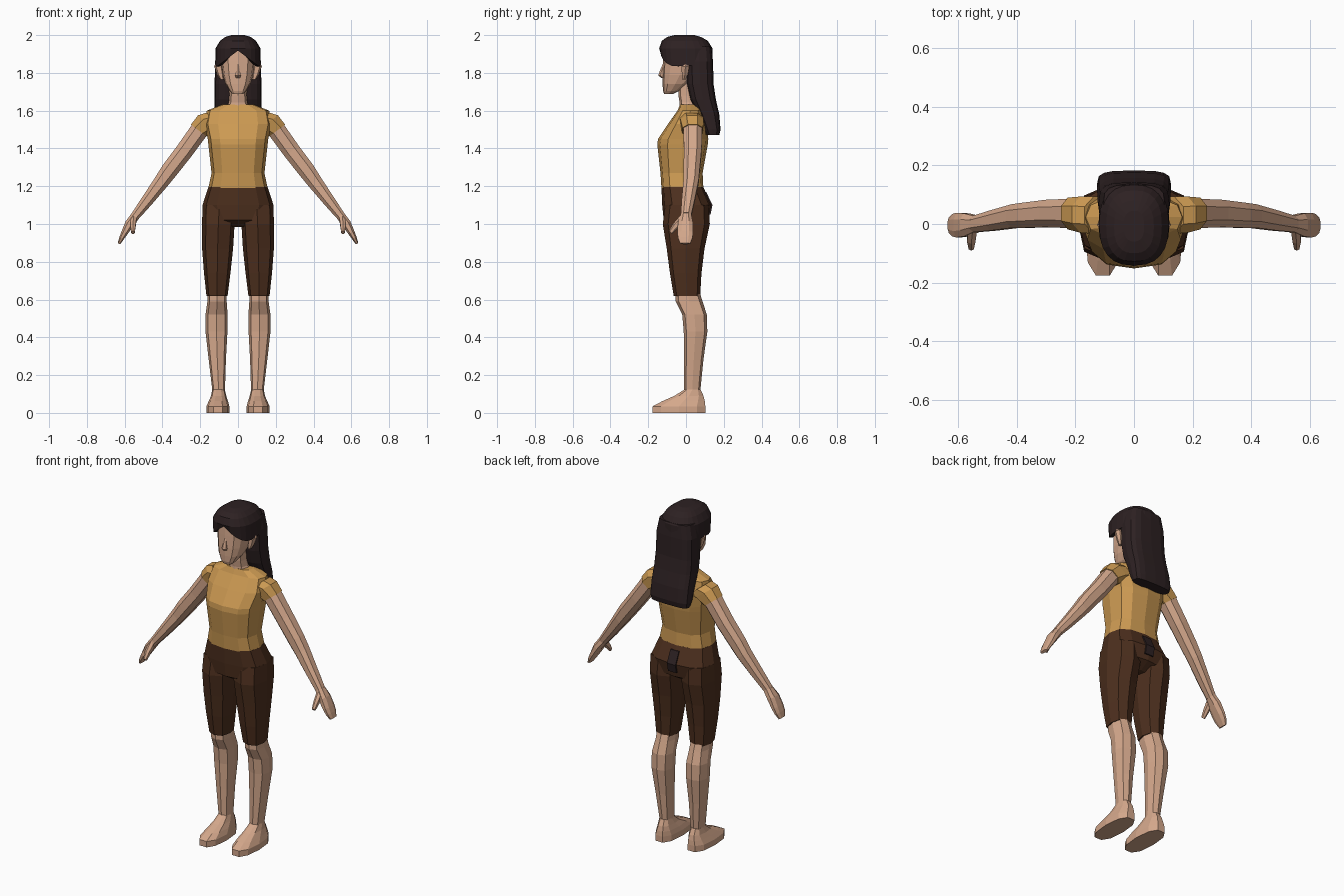
import bpy, bmesh, math
from mathutils import Vector


def material(name, rgb):
    m = bpy.data.materials.new(name)
    m.diffuse_color = (*rgb, 1)
    return m


SKIN = material("skin", (0.66, 0.39, 0.26))
SHIRT = material("ochre cloth", (0.60, 0.32, 0.085))
PANTS = material("brown cloth", (0.075, 0.029, 0.013))
HAIR = material("dark hair", (0.026, 0.015, 0.016))


def unit_ring(n, e, phase):
    """Points of a rounded square with radius 1."""
    pts = []
    for i in range(n):
        a = phase + 2 * math.pi * i / n
        c, s = math.cos(a), math.sin(a)
        c, s = [0 if abs(v) < 1e-6 else math.copysign(abs(v) ** e, v) for v in (c, s)]
        pts.append((c, s))
    return pts


def skin_rings(name, rings, mat, mirror=False, cap_start=True, thickness=0):
    """Join rings of points into a flat-shaded object."""
    bm = bmesh.new()
    rows = [[bm.verts.new(p) for p in r] for r in rings]
    n = len(rows[0])
    for a, b in zip(rows, rows[1:]):
        for i in range(n):
            bm.faces.new((a[i], a[(i + 1) % n], b[(i + 1) % n], b[i]))
    if cap_start:
        bm.faces.new(rows[0])
    bm.faces.new(rows[-1])
    bmesh.ops.recalc_face_normals(bm, faces=bm.faces)
    me = bpy.data.meshes.new(name)
    bm.to_mesh(me)
    bm.free()
    me.materials.append(mat)
    ob = bpy.data.objects.new(name, me)
    bpy.context.collection.objects.link(ob)
    if thickness:
        s = ob.modifiers.new("thickness", 'SOLIDIFY')
        s.thickness, s.offset = thickness, -1
    if mirror:
        ob.modifiers.new("mirror", 'MIRROR')
    return ob


def level_rings(levels, n=12, e=0.75, phase=0):
    """Level = (z, x0, x1, y0, y1): a ring filling those bounds."""
    return [[Vector(((x0 + x1) / 2 + c * (x1 - x0) / 2,
                     (y0 + y1) / 2 + s * (y1 - y0) / 2, z))
             for c, s in unit_ring(n, e, phase)] for z, x0, x1, y0, y1 in levels]


def centred(levels):
    return [(z, -w, w, y0, y1) for z, w, y0, y1 in levels]


def limb_rings(stations, u, n=8, v=(0, 1, 0)):
    """Station = (x, y, z, radius along u, radius along v)."""
    u, v = Vector(u).normalized(), Vector(v).normalized()
    return [[Vector((x, y, z)) + u * (c * ru) + v * (s * rv)
             for c, s in unit_ring(n, 0.85, math.pi / n)] for x, y, z, ru, rv in stations]


# Torso and hips
skin_rings("shirt", level_rings(centred([
    (1.19, .157, -.13, .092), (1.27, .140, -.135, .088), (1.42, .157, -.152, .115),
    (1.45, .160, -.148, .118), (1.53, .178, -.095, .112), (1.60, .165, -.045, .092),
    (1.632, .085, -.032, .078)])), SHIRT)
skin_rings("shorts_hips", level_rings(centred([
    (1.195, .157, -.13, .092), (1.10, .188, -.126, .135), (1.02, .165, -.118, .118),
    (0.985, .08, -.06, .06)])), PANTS)
skin_rings("shorts_legs", level_rings([
    (1.10, .01, .188, -.11, .12), (1.00, .018, .19, -.123, .126),
    (0.87, .026, .19, -.102, .098), (0.74, .04, .18, -.085, .082),
    (0.62, .055, .167, -.065, .075)], 8), PANTS, True)

# Dark patch at the back of the waist
skin_rings("back_patch", level_rings([
    (1.05, -.028, .028, .121, .130), (1.10, -.028, .028, .131, .140),
    (1.17, -.028, .028, .099, .107)], 4, 0.01, math.pi / 4), HAIR)

# Lower legs and feet
skin_rings("lower_legs", level_rings([
    (0.66, .062, .160, -.055, .065), (0.59, .06, .162, -.055, .088),
    (0.52, .055, .172, -.02, .110), (0.43, .056, .172, -.012, .113),
    (0.28, .064, .155, -.01, .092), (0.12, .069, .136, -.01, .076),
    (0.07, .066, .140, -.03, .09)], 8), SKIN, True)
skin_rings("feet", level_rings([
    (0, .046, .167, -.182, .108), (0.035, .046, .167, -.182, .108),
    (0.062, .053, .155, -.13, .104), (0.09, .062, .143, -.065, .096),
    (0.125, .070, .136, -.008, .078)], 10, 0.8), SKIN, True)

# Sleeves, arms, hands and thumbs
ARM_U = (.8, 0, .6)
skin_rings("sleeves", limb_rings([
    (.11, .03, 1.545, .078, .068), (.158, .032, 1.535, .072, .066),
    (.207, .036, 1.495, .056, .058)], ARM_U), SHIRT, True)
skin_rings("arms", limb_rings([
    (.195, .036, 1.51, .052, .054), (.285, .036, 1.385, .050, .050),
    (.362, .030, 1.285, .048, .046), (.405, .027, 1.225, .043, .043),
    (.480, .012, 1.125, .034, .037), (.542, .0, 1.045, .026, .030)],
    ARM_U), SKIN, True)
skin_rings("hands", limb_rings([
    (.540, .0, 1.048, .026, .030), (.572, -.003, 1.005, .026, .042),
    (.600, -.004, .955, .019, .045), (.616, -.004, .925, .014, .041),
    (.630, -.004, .896, .008, .028)], (.9, 0, .43)), SKIN, True)
skin_rings("thumbs", limb_rings([
    (.552, -.015, 1.03, .018, .022), (.556, -.055, .99, .016, .018),
    (.556, -.082, .955, .010, .012)], (1, 0, 0), 6, (0, .7, -.7)), SKIN, True)

# Neck and head
skin_rings("neck", level_rings(centred([
    (1.60, .07, -.035, .075), (1.642, .05, -.034, .065), (1.68, .046, -.04, .06),
    (1.78, .048, -.045, .06)]), 8), SKIN)
skin_rings("head", level_rings(centred([
    (1.688, .028, -.116, -.07), (1.705, .045, -.122, -.035), (1.74, .066, -.124, .01),
    (1.79, .080, -.125, .06), (1.86, .088, -.122, .09), (1.93, .088, -.118, .1),
    (1.97, .06, -.08, .07)])), SKIN)
skin_rings("nose", level_rings(centred([
    (1.772, .012, -.128, -.105), (1.785, .018, -.146, -.10), (1.80, .014, -.143, -.10),
    (1.85, .007, -.122, -.10)]), 6, 1, math.pi / 6), SKIN)
skin_rings("ears", level_rings([
    (1.765, .075, .095, -.022, .0), (1.79, .075, .110, -.024, .012),
    (1.835, .08, .126, -.026, .02), (1.855, .085, .118, -.018, .016)], 6, 0.8),
    SKIN, True)

# Long hair down the back
skin_rings("long_hair", level_rings(centred([
    (1.94, .105, .0, .135), (1.86, .121, -.002, .143), (1.74, .124, .004, .146),
    (1.66, .125, .022, .158), (1.58, .126, .062, .176), (1.50, .126, .095, .183),
    (1.47, .120, .11, .176)]), 16, 0.6), HAIR)

# Hair cap, with the front hairline rising to a centre parting
cap = level_rings(centred([
    (1.84, .121, -.134, .141), (1.93, .119, -.142, .140), (1.97, .095, -.128, .115),
    (1.99, .068, -.10, .08), (2.0, .035, -.06, .045)]), 24, 0.8)
for p in cap[0]:
    if p.y < 0:
        p.z = max(1.835, 1.918 - 0.75 * abs(p.x))
skin_rings("hair_cap", cap, HAIR, cap_start=False, thickness=0.02)
